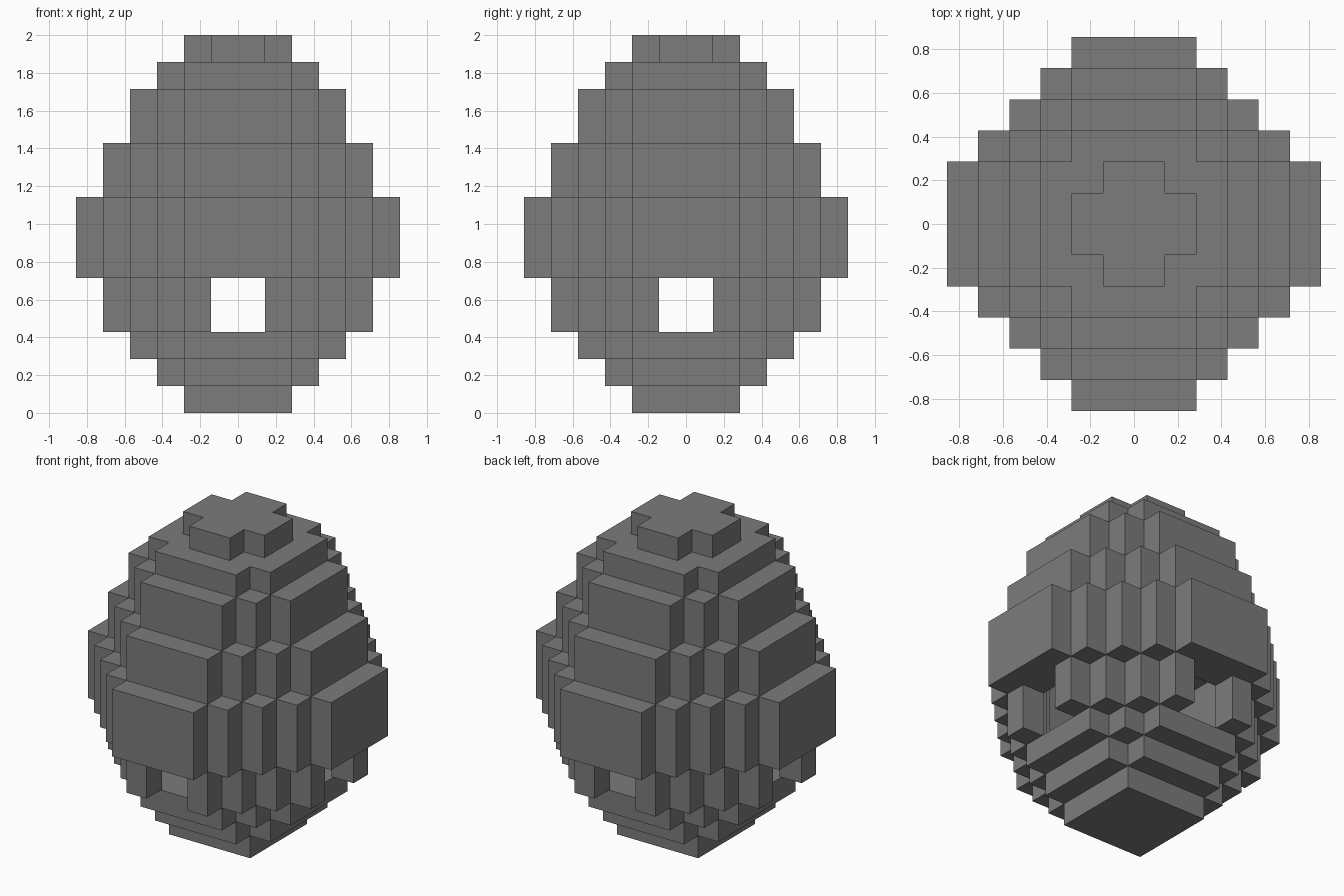
import bpy
import bmesh

U = 2 / 14  # one block

if "Cube" in bpy.data.objects:
    bpy.data.objects.remove(bpy.data.objects["Cube"], do_unlink=True)

stone = bpy.data.materials.new("dark grey stone")
stone.use_nodes = True
grey = (0.2, 0.2, 0.2, 1)
stone.diffuse_color = grey
stone.node_tree.nodes["Principled BSDF"].inputs["Base Color"].default_value = grey


def stair(half, flat=2):
    """Stepped corner of one quadrant, from the +y side to the +x side."""
    points = []
    for a in range(flat, half + 1):
        points.append((a, half + flat - a))
        if a < half:
            points.append((a, half + flat - a - 1))
    return points


def ring(half, flat=2, scale=1.0):
    """Closed stepped outline made of four turned corners."""
    points, corner = [], stair(half, flat)
    for _ in range(4):
        points += corner
        corner = [(y, -x) for x, y in corner]
    return [(x * scale, y * scale) for x, y in points]


def prism(name, loops, low, high):
    """Flat outlines, nested ones becoming holes, raised between two heights."""
    curve = bpy.data.curves.new(name, "CURVE")
    curve.dimensions = "2D"
    curve.fill_mode = "BOTH"
    curve.extrude = (high - low) * U / 2
    for loop in loops:
        spline = curve.splines.new("POLY")
        spline.points.add(len(loop) - 1)
        for point, (x, y) in zip(spline.points, loop):
            point.co = (x * U, y * U, 0, 1)
        spline.use_cyclic_u = True
        spline.use_smooth = False
    temp = bpy.data.objects.new(name + " outline", curve)
    bpy.context.collection.objects.link(temp)
    bpy.context.view_layer.update()
    graph = bpy.context.evaluated_depsgraph_get()
    mesh = bpy.data.meshes.new_from_object(temp.evaluated_get(graph))
    bpy.data.objects.remove(temp, do_unlink=True)
    bpy.data.curves.remove(curve)

    bm = bmesh.new()
    bm.from_mesh(mesh)
    bmesh.ops.remove_doubles(bm, verts=bm.verts, dist=0.0005)
    bmesh.ops.recalc_face_normals(bm, faces=bm.faces)
    bmesh.ops.dissolve_limit(bm, angle_limit=0.01, verts=bm.verts, edges=bm.edges)
    bm.to_mesh(mesh)
    bm.free()
    mesh.materials.clear()
    mesh.materials.append(stone)
    part = bpy.data.objects.new(name, mesh)
    bpy.context.collection.objects.link(part)
    part.location.z = (low + high) / 2 * U
    return part


# Solid stepped base
prism("base_slab", [ring(2)], 0, 1)
prism("lower_step", [ring(3)], 1, 2)
prism("floor_step", [ring(4)], 2, 3)

# Pierced storey: one corner wall, mirrored to leave four openings
INSET = 0.98
inner = [(x * INSET, y * INSET) for x, y in stair(4)]
wall = [(1, 5)] + stair(5) + [(5, 1), (4 * INSET, 1)] + inner[::-1] + [(1, 4 * INSET)]
corners = prism("opening_walls", [wall], 3, 5)
mirror = corners.modifiers.new("Mirror", "MIRROR")
mirror.use_axis = (True, True, False)
mirror.use_mirror_merge = False

# Hollow body rings
prism("belly_ring", [ring(6), ring(4, scale=INSET)], 5, 8)
prism("shoulder_ring", [ring(5), ring(3)], 8, 10)
prism("upper_ring", [ring(4), ring(2)], 10, 12)

# Closed top
prism("crown_step", [ring(3)], 12, 13)
prism("top_cross", [ring(2, flat=1)], 13, 14)
